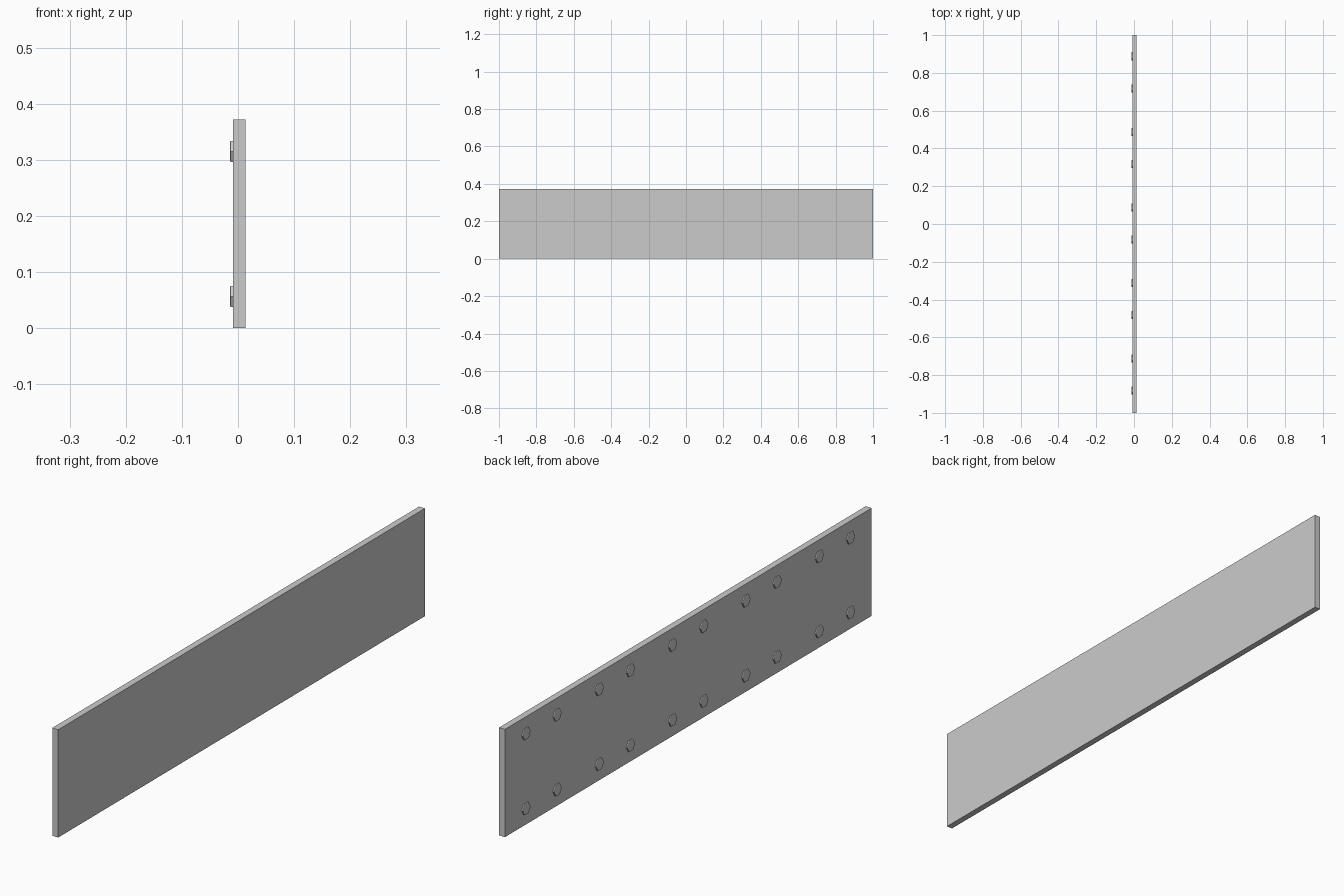
import bpy
import bmesh
import math
from mathutils import Matrix

if "Cube" in bpy.data.objects:
    bpy.data.objects.remove(bpy.data.objects["Cube"])

HEIGHT = 0.372
BACK_X, FRONT_X = -0.009, 0.0138   # plate faces
HEAD_X = -0.0142                   # outer face of the bolt heads
HEAD_R = 0.0215                    # hexagon corner radius


def make_object(name, bm):
    bmesh.ops.recalc_face_normals(bm, faces=bm.faces)
    mesh = bpy.data.meshes.new(name)
    bm.to_mesh(mesh)
    bm.free()
    obj = bpy.data.objects.new(name, mesh)
    bpy.context.collection.objects.link(obj)
    return obj


# Long flat board
bm = bmesh.new()
bmesh.ops.create_cube(bm, size=1, matrix=(
    Matrix.Translation(((BACK_X + FRONT_X) / 2, 0, HEIGHT / 2))
    @ Matrix.Diagonal((FRONT_X - BACK_X, 2, HEIGHT, 1))))
make_object("board", bm)

# Hexagonal bolt head: straight sides with a small chamfer, open where it meets the board
bm = bmesh.new()
profile = [(BACK_X, HEAD_R), (HEAD_X + 0.001, HEAD_R), (HEAD_X, HEAD_R - 0.002)]
rings = [[bm.verts.new((x, r * math.cos(i * math.pi / 3), r * math.sin(i * math.pi / 3)))
          for i in range(6)] for x, r in profile]
for a, b in zip(rings, rings[1:]):
    for i in range(6):
        j = (i + 1) % 6
        bm.faces.new((a[i], a[j], b[j], b[i]))
bm.faces.new(rings[-1])
head = make_object("bolt_head", bm)
# Make sure the cap faces away from the board
if head.data.polygons[-1].normal.x > 0:
    head.data.flip_normals()

# Five groups of four bolts along the board
first = True
for group in range(5):
    for dy in (-0.085, 0.085):
        for z in (0.0565, 0.315):
            bolt = head if first else head.copy()
            if not first:
                bpy.context.collection.objects.link(bolt)
            first = False
            bolt.location = (0, -0.797 + 0.4 * group + dy, z)
